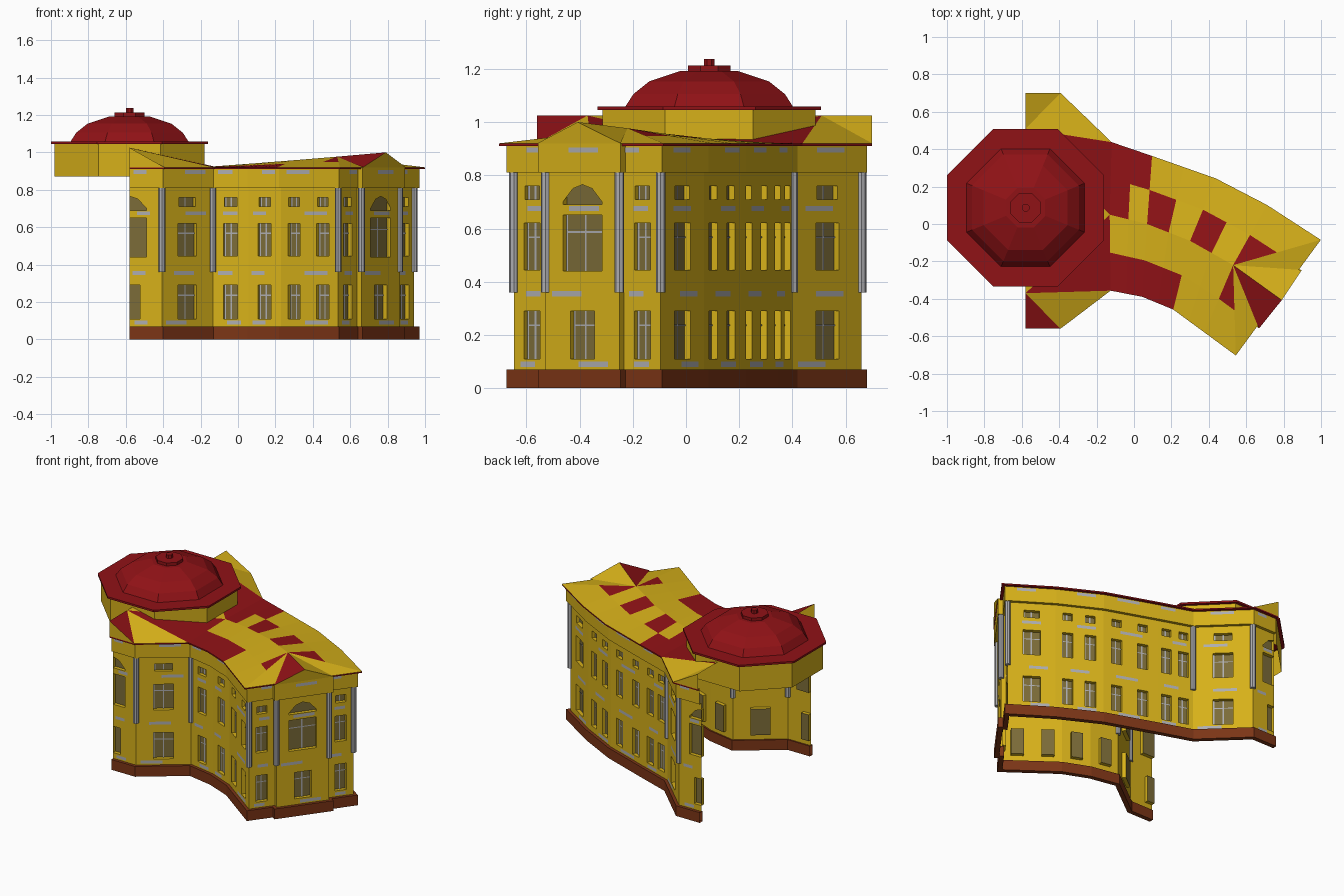
import bpy, bmesh, math, random
from mathutils import Vector

if "Cube" in bpy.data.objects:
    bpy.data.objects.remove(bpy.data.objects["Cube"])
random.seed(4)

COL = {"yellow": (.68, .44, .01), "red": (.28, .006, .008), "brown": (.20, .035, .008),
       "glass": (.20, .15, .04), "grey": (.42, .42, .44)}
MATS = {}
for k, c in COL.items():
    MATS[k] = bpy.data.materials.new(k)
    MATS[k].diffuse_color = (*c, 1)


class Part:
    """Collects coloured polygons into one object."""
    def __init__(self, name, *mats):
        self.name, self.mats, self.bm = name, mats, bmesh.new()

    def face(self, pts, mat=0):
        pts = [Vector(p) for p in pts]
        pts = [p for i, p in enumerate(pts) if (p - pts[i - 1]).length > 1e-5]
        if len(pts) > 2:
            self.bm.faces.new([self.bm.verts.new(p) for p in pts]).material_index = mat

    def done(self):
        bmesh.ops.remove_doubles(self.bm, verts=self.bm.verts[:], dist=1e-5)
        me = bpy.data.meshes.new(self.name)
        self.bm.to_mesh(me)
        for m in self.mats:
            me.materials.append(MATS[m])
        bpy.context.collection.objects.link(bpy.data.objects.new(self.name, me))


def offset(path, d):
    """Mitred outward offset of an open plan polyline."""
    p = [Vector(q) for q in path]
    ns = []
    for a, b in zip(p, p[1:]):
        t = (b - a).normalized()
        ns.append(Vector((t.y, -t.x)))
    ns = [ns[0]] + ns + [ns[-1]]
    return [q + (m + n) * d / (1 + m.dot(n)) for q, m, n in zip(p, ns, ns[1:])]


def sweep(name, mat, path, profile):
    """Sweep an (offset, z) profile along the plan polyline."""
    part = Part(name, mat)
    rails = [[(*q, z) for q in offset(path, o)] for o, z in profile]
    for r, s in zip(rails, rails[1:]):
        for i in range(len(path) - 1):
            part.face([r[i], r[i + 1], s[i + 1], s[i]])
    part.done()


# Plan of the plinth: entrance front, concave wing, projecting end bay, convex back
PLAN = [(-.58, -.54), (-.40, -.54), (-.13, -.335), (.05, -.37), (.22, -.44), (.54, -.675),
        (.641, -.538), (.665, -.556), (.893, -.246), (.869, -.228), (.97, -.09),
        (.70, .085), (.43, .225), (.09, .345), (-.13, .42), (-.40, .68), (-.58, .68)]
sweep("plinth", "brown", PLAN, [(-.03, 0), (0, 0), (0, .07), (-.03, .07), (-.03, 0)])
sweep("attic", "yellow", PLAN, [(-.02, .81), (0, .81), (0, .92)])

# Windows per wall segment: (position along wall, width, z0, z1, arched)
def column(f, w):
    return [(f, w, .11, .29, 0), (f, w, .445, .62, 0), (f, w * .9, .71, .76, 0)]

def grand(f):
    return [(f, .11, .11, .29, 0), (f, .18, .44, .65, 0), (f, .18, .69, .765, 1)]

pair = column(.25, .068) + column(.73, .068)
WIN = {0: grand(0), 1: column(.5, .125), 2: column(.5, .075), 3: column(.5, .075),
       4: column(.23, .08) + column(.73, .08), 5: column(.5, .075), 7: grand(.5),
       9: column(.5, .075), 10: column(.5, .11), 11: pair, 12: pair, 13: pair,
       14: column(.5, .125), 15: grand(1)}

wall = Part("walls", "yellow")
glass = Part("window_panes", "glass", "grey")
band = Part("trim_bands", "grey")
W = offset(PLAN, -.02)
for i in range(len(PLAN) - 1):
    a, L = W[i], (W[i + 1] - W[i]).length
    t = (W[i + 1] - a).normalized()
    n = Vector((t.y, -t.x))

    def P(u, z, out=0):
        return (*(a + t * u + n * out), z)

    def quad(part, u0, u1, z0, z1, out=0, mat=0):
        part.face([P(u0, z0, out), P(u1, z0, out), P(u1, z1, out), P(u0, z1, out)], mat)

    rects = [(max(0, f * L - w / 2), min(L, f * L + w / 2), z0, z1, arc, f * L, w)
             for f, w, z0, z1, arc in WIN.get(i, [])]
    us = sorted({0, L, *[r[0] for r in rects], *[r[1] for r in rects]})
    zs = sorted({.07, .81, *[r[2] for r in rects], *[r[3] for r in rects]})
    for u0, u1 in zip(us, us[1:]):
        for z0, z1 in zip(zs, zs[1:]):
            um, zm = (u0 + u1) / 2, (z0 + z1) / 2
            if not any(r[0] < um < r[1] and r[2] < zm < r[3] for r in rects):
                quad(wall, u0, u1, z0, z1)
    for u0, u1, z0, z1, arc, c, w in rects:
        D = -.025
        loop = [(u0, z0), (u1, z0), (u1, z1), (u0, z1)]
        for (p, q), (r, s) in zip(loop, loop[1:] + loop[:1]):   # reveals
            wall.face([P(p, q), P(p, q, D), P(r, s, D), P(r, s)])
        quad(glass, u0, u1, z0, z1, D)
        if arc:                                                  # arch spandrels
            for s in (-1, 1):
                if u0 - 1e-4 <= c + s * w / 2 <= u1 + 1e-4:
                    e, h = c + s * w / 2, z1 - z0
                    wall.face([P(e, z1), P(e, z0 + .15 * h),
                               P(c + s * w * .25, z0 + .8 * h), P(c, z1)][::s])
        elif u0 < c < u1:                                        # glazing bars
            quad(glass, c - .004, c + .004, z0, z1, D + .004, 1)
            quad(glass, u0, u0 + .008, z0, z1, D + .004, 1)
            if z1 - z0 > .1:
                zb = z0 + .7 * (z1 - z0)
                quad(glass, u0, u1, zb - .003, zb + .003, D + .004, 1)
    if L > .1:                                                   # worn trim patches
        for z, o in ((.08, .001), (.345, .001), (.665, .001), (.885, .021)):
            s = random.uniform(.05, .5) * L
            quad(band, s, s + .4 * L, z, z + .02, o)
wall.done()
glass.done()
band.done()

# Columns at the corners
for k, i in enumerate((1, 2, 5, 7, 8, 10, 14, 15)):
    bpy.ops.mesh.primitive_cylinder_add(vertices=8, radius=.018, depth=.45,
                                        location=(*W[i], .585))
    bpy.context.object.name = f"column_{k + 1}"
    bpy.context.object.data.materials.append(MATS["grey"])

# Roof: wing slopes as patchwork cells, hipped at the end
E = offset(PLAN[:6] + PLAN[10:], .02)
front, back = E[2:6], E[6:11][::-1]
front = [front[0], front[1], front[2], (front[2] + front[3]) / 2, front[3]]
ridge = [Vector(p) for p in ((-.13, .05, .925), (.07, 0, .94), (.30, -.09, .958),
                             (.53, -.22, .977), (.53, -.22, .977))]
roof = Part("roof", "yellow", "red")


def halves(pts):
    return [v for a, b in zip(pts, pts[1:]) for v in (a, (a + b) / 2)] + [pts[-1]]


R8 = halves(ridge)
for eave, inner, outer, flip in ((front, "YYYYYYRR", "RRRRYYYY", 1),
                                 (back, "RYRYRYRR", "RRYYYYYY", -1)):
    E8 = halves([Vector((*p, .92)) for p in eave])
    M8 = [(e + r) / 2 for e, r in zip(E8, R8)]
    for lo, hi, code in ((M8, R8, inner), (E8, M8, outer)):
        for j, ch in enumerate(code):
            roof.face([lo[j], lo[j + 1], hi[j + 1], hi[j]][::flip], int(ch == "R"))
roof.face([ridge[3], (*front[4], .92), (*back[4], .92)])

# Roof: end pediment, half pediments on the cut line and the slopes around the drum
peak = (.79, -.407, 1.0)
g0, g1 = (.668, -.559, .92), (.897, -.246, .92)
roof.face([g0, g1, peak])
roof.face([ridge[3], g0, peak], 1)
roof.face([ridge[3], peak, g1])
vf, vb = (-.58, -.37, 1.025), (-.58, .51, 1.025)
for v, e0, e1, e2, s, m in ((vf, E[0], E[1], E[2], 1, 1), (vb, E[-1], E[-2], E[-3], -1, 0)):
    top, c1, c2 = (*e0, 1.025), (*e1, .92), (*e2, .92)
    roof.face([top, c1, v][::s], m)
    roof.face([(*e0, .92), c1, top][::s])
    roof.face([v, c1, c2][::s])
    roof.face([v, c2, ridge[0]][::s], 1)
roof.face([vf, ridge[0], vb])
roof.done()
sweep("eaves", "red", PLAN[:6] + PLAN[10:], [(0, .911), (.02, .911), (.02, .92)])


# Octagonal drum and dome, turned from (apothem, z) profiles
def octagon(name, mat, profile, cap=True):
    part = Part(name, mat)
    rings = [[(-.58 + r / math.cos(math.pi / 8) * math.cos(math.pi / 8 + k * math.pi / 4),
               .087 + r / math.cos(math.pi / 8) * math.sin(math.pi / 8 + k * math.pi / 4), z)
              for k in range(8)] for r, z in profile]
    for r, s in zip(rings, rings[1:]):
        for k in range(8):
            j = (k + 1) % 8
            part.face([r[k], r[j], s[j], s[k]])
    if cap:
        part.face(rings[-1])
    part.done()


octagon("drum", "yellow", [(.40, .87), (.40, 1.045)], False)
octagon("dome_plate", "red", [(.39, 1.045), (.42, 1.045), (.42, 1.058)])
octagon("dome", "red", [(.315, 1.058), (.285, 1.105), (.225, 1.153), (.105, 1.193)])
octagon("dome_cap", "red", [(.08, 1.19), (.08, 1.213)])
octagon("finial", "red", [(.02, 1.21), (.02, 1.237)])

for m in bpy.data.materials:
    if m.users and not m.is_grease_pencil:
        m.use_nodes = True
        m.node_tree.nodes["Principled BSDF"].inputs["Base Color"].default_value = m.diffuse_color
